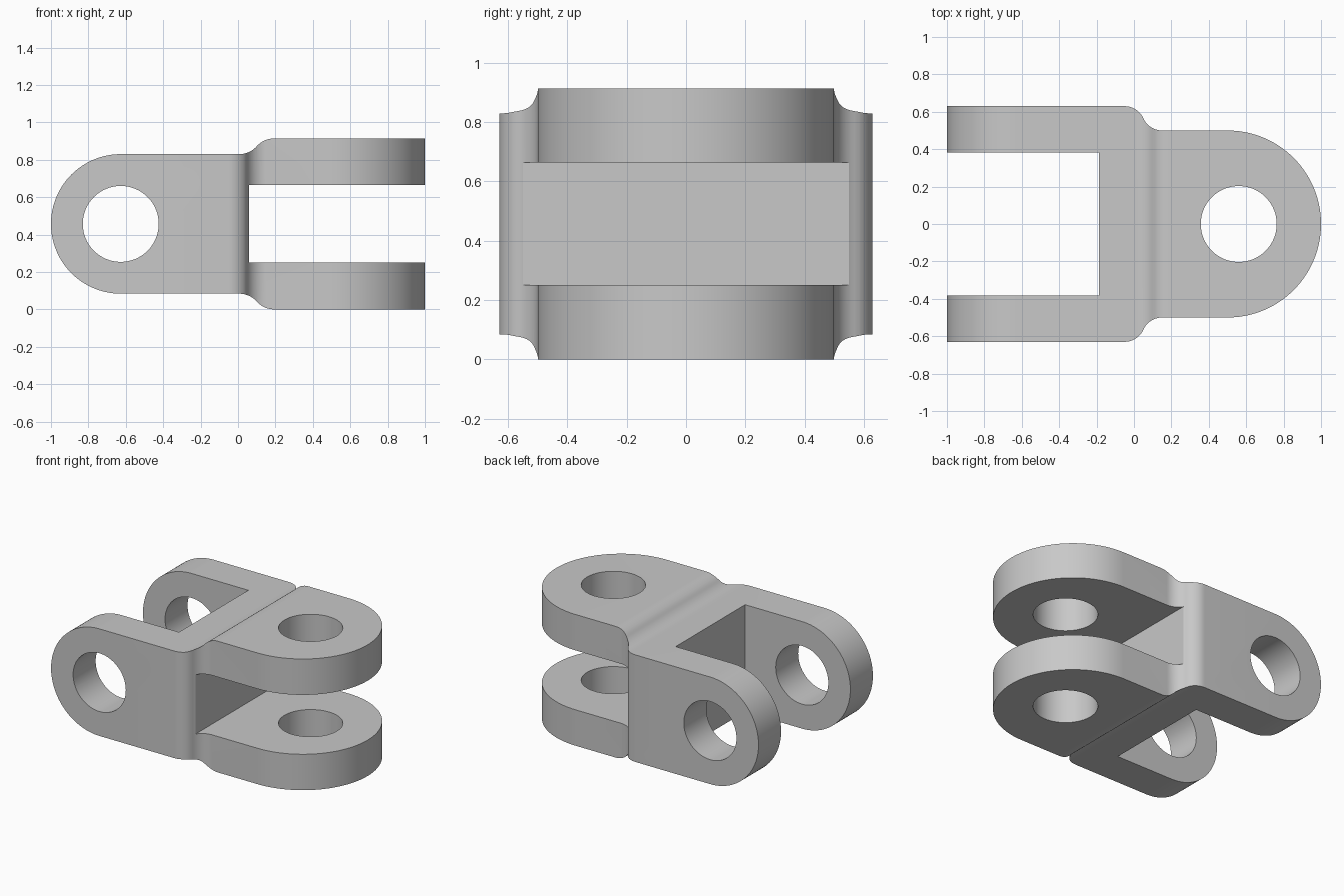
import bpy, bmesh, math
from mathutils import Vector

cube = bpy.data.objects.get("Cube")
if cube:
    bpy.data.objects.remove(cube, do_unlink=True)

MID = 0.457      # height of the central axis
EYE_R = 0.203    # pin hole radius

grey = bpy.data.materials.new("steel_grey")
grey.use_nodes = True
grey.diffuse_color = (0.58, 0.58, 0.58, 1)
grey.node_tree.nodes["Principled BSDF"].inputs["Base Color"].default_value = grey.diffuse_color


def arc(cx, cy, r, a0, a1, n):
    """Points along an arc, angles in degrees."""
    angles = [math.radians(a0 + (a1 - a0) * i / n) for i in range(n + 1)]
    return [(cx + r * math.cos(a), cy + r * math.sin(a)) for a in angles]


def step(xm, w0, w1, r):
    """Two tangent arcs centred on xm, leading from half width w0 to w1."""
    rise = 2 * r - abs(w1 - w0)
    dx = math.sqrt(4 * r * r - rise * rise) / 2
    t = math.degrees(math.atan2(rise, 2 * dx))
    if w1 < w0:
        return (arc(xm - dx, w0 - r, r, 90, t, 10)
                + arc(xm + dx, w1 + r, r, 180 + t, 270, 10)[1:])
    return (arc(xm - dx, w0 + r, r, 270, 360 - t, 10)
            + arc(xm + dx, w1 - r, r, 180 - t, 90, 10)[1:])


def mirrored(half):
    """Close a half outline by reflecting it over its axis."""
    return half + [(x, -y) for x, y in reversed(half) if y > 1e-5]


def prism(name, outline, lo, hi, upright):
    """Extrude an outline along z (upright) or along y."""
    bm = bmesh.new()

    def place(u, v, d):
        return Vector((u, v, d + MID)) if upright else Vector((u, d, v + MID))
    face = bm.faces.new([bm.verts.new(place(u, v, lo)) for u, v in outline])
    top = bmesh.ops.extrude_face_region(bm, geom=[face])["geom"]
    bmesh.ops.translate(bm, vec=place(0, 0, hi) - place(0, 0, lo),
                        verts=[g for g in top if isinstance(g, bmesh.types.BMVert)])
    bmesh.ops.recalc_face_normals(bm, faces=bm.faces)
    mesh = bpy.data.meshes.new(name)
    bm.to_mesh(mesh)
    bm.free()
    mesh.materials.append(grey)
    ob = bpy.data.objects.new(name, mesh)
    bpy.context.collection.objects.link(ob)
    return ob


def box(x0, x1, w):
    return [(x0, -w), (x1, -w), (x1, w), (x0, w)]


# Body: side profile intersected with plan profile
side = arc(-0.627, 0, 0.373, 180, 90, 32) + step(0.1, 0.373, MID, 0.125) + [(1.1, MID)]
plan = [(-1.1, 0.63)] + step(0.05, 0.63, 0.5, 0.11) + arc(0.5, 0, 0.5, 90, 0, 32)
body = prism("double_fork_link", mirrored(side), -0.8, 0.8, False)

# Cutters: plan shape, the two fork slots and the two pin holes
cuts = [
    ("INTERSECT", prism("plan_shape", mirrored(plan), -0.6, 0.6, True)),
    ("DIFFERENCE", prism("left_slot", box(0.058, 1.2, 0.207), -0.9, 0.9, False)),
    ("DIFFERENCE", prism("right_slot", box(-1.2, -0.188, 0.382), -0.7, 0.7, True)),
    ("DIFFERENCE", prism("left_pin_hole", arc(0.56, 0, EYE_R, 0, 360, 64)[:-1], -0.7, 0.7, True)),
    ("DIFFERENCE", prism("right_pin_hole", arc(-0.627, 0, EYE_R, 0, 360, 64)[:-1], -0.9, 0.9, False)),
]

bpy.ops.object.select_all(action="DESELECT")
body.select_set(True)
bpy.context.view_layer.objects.active = body
for operation, cutter in cuts:
    mod = body.modifiers.new(cutter.name, "BOOLEAN")
    mod.operation = operation
    mod.solver = "EXACT"
    mod.object = cutter
    bpy.ops.object.modifier_apply(modifier=mod.name)
    bpy.data.objects.remove(cutter, do_unlink=True)

# Smooth curved walls, crisp edges
bpy.ops.object.shade_smooth_by_angle(angle=math.radians(30))
